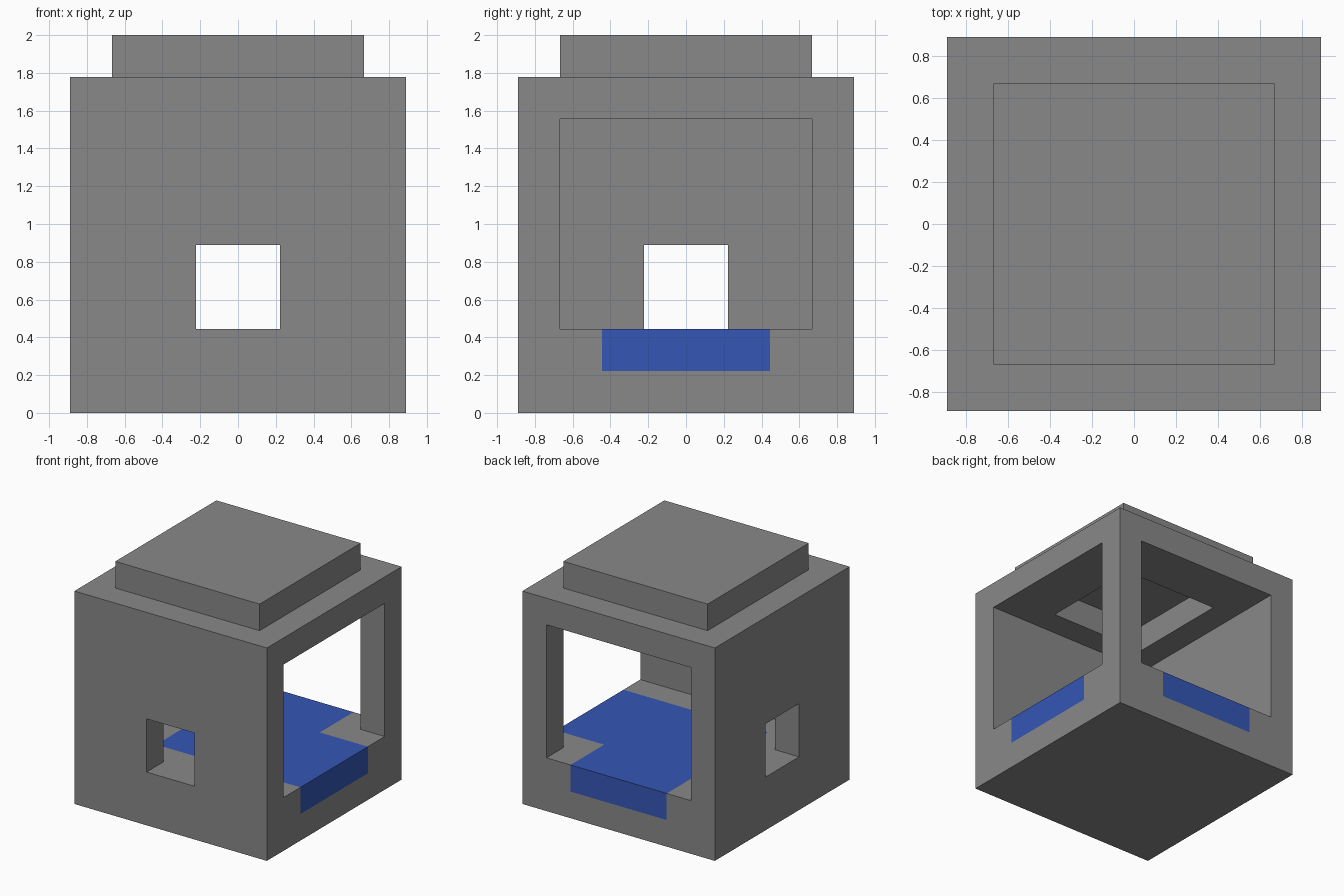
import bpy
import bmesh
from mathutils import Vector

cube = bpy.data.objects.get("Cube")
if cube:
    bpy.data.objects.remove(cube, do_unlink=True)

U = 2 / 9                                   # one wall thickness
HALF, INNER, PANEL = 4 * U, 3 * U, 2 * U    # half widths
FLOOR, CEILING, ROOF = 2 * U, 7 * U, 8 * U  # heights


def material(name, rgb):
    mat = bpy.data.materials.new(name)
    mat.use_nodes = True
    mat.diffuse_color = (*rgb, 1)
    mat.node_tree.nodes["Principled BSDF"].inputs["Base Color"].default_value = (*rgb, 1)
    return mat


stone = material("stone grey", (0.25, 0.25, 0.25))
blue = material("panel blue", (0.035, 0.095, 0.46))


def box(name, low, high, *mats):
    low, high = Vector(low), Vector(high)
    bm = bmesh.new()
    bmesh.ops.create_cube(bm, size=1)
    for v in bm.verts:
        v.co = (low + high) / 2 + v.co * (high - low)
    mesh = bpy.data.meshes.new(name)
    bm.to_mesh(mesh)
    bm.free()
    for mat in mats:
        mesh.materials.append(mat)
    obj = bpy.data.objects.new(name, mesh)
    bpy.context.collection.objects.link(obj)
    return obj


def carve(obj, low, high):
    cutter = box("cutter", low, high, stone)
    cutter.hide_render = True
    mod = obj.modifiers.new("carve", 'BOOLEAN')
    mod.operation, mod.solver, mod.object = 'DIFFERENCE', 'EXACT', cutter
    bpy.context.view_layer.objects.active = obj
    bpy.ops.object.modifier_apply(modifier=mod.name)
    bpy.data.objects.remove(cutter, do_unlink=True)


# Hollow housing: chamber with wide openings on the left and back
housing = box("housing", (-HALF, -HALF, 0), (HALF, HALF, ROOF), stone, blue)
carve(housing, (-INNER, -INNER, FLOOR), (1, INNER, CEILING))
carve(housing, (-INNER, -INNER, FLOOR), (INNER, 1, CEILING))
# Small windows in the front and right walls, and the hatch in the roof
carve(housing, (-U, -1, FLOOR), (U, -PANEL, 4 * U))
carve(housing, (-1, -U, FLOOR), (-PANEL, U, 4 * U))
carve(housing, (-PANEL, -PANEL, 6 * U), (PANEL, PANEL, 9 * U))

# Blue floor panel that runs out and over both wide sills
bm = bmesh.new()
bm.from_mesh(housing.data)
for axis, offsets in (((1, 0, 0), (-PANEL, PANEL)),
                      ((0, 1, 0), (-PANEL, PANEL)),
                      ((0, 0, 1), (U, FLOOR))):
    for d in offsets:
        bmesh.ops.bisect_plane(bm, geom=bm.verts[:] + bm.edges[:] + bm.faces[:],
                               plane_co=Vector(axis) * d, plane_no=axis)
for face in bm.faces:
    x, y, z = face.calc_center_median()
    face.material_index = int(U < z < FLOOR + 0.01 and min(x, y) > -PANEL
                              and min(x, y) < PANEL)
bmesh.ops.dissolve_limit(bm, angle_limit=0.01, verts=bm.verts[:],
                         edges=bm.edges[:], delimit={'MATERIAL'})
bm.to_mesh(housing.data)
bm.free()

# Solid cap over the hatch
box("cap", (-INNER, -INNER, ROOF), (INNER, INNER, 9 * U), stone)
